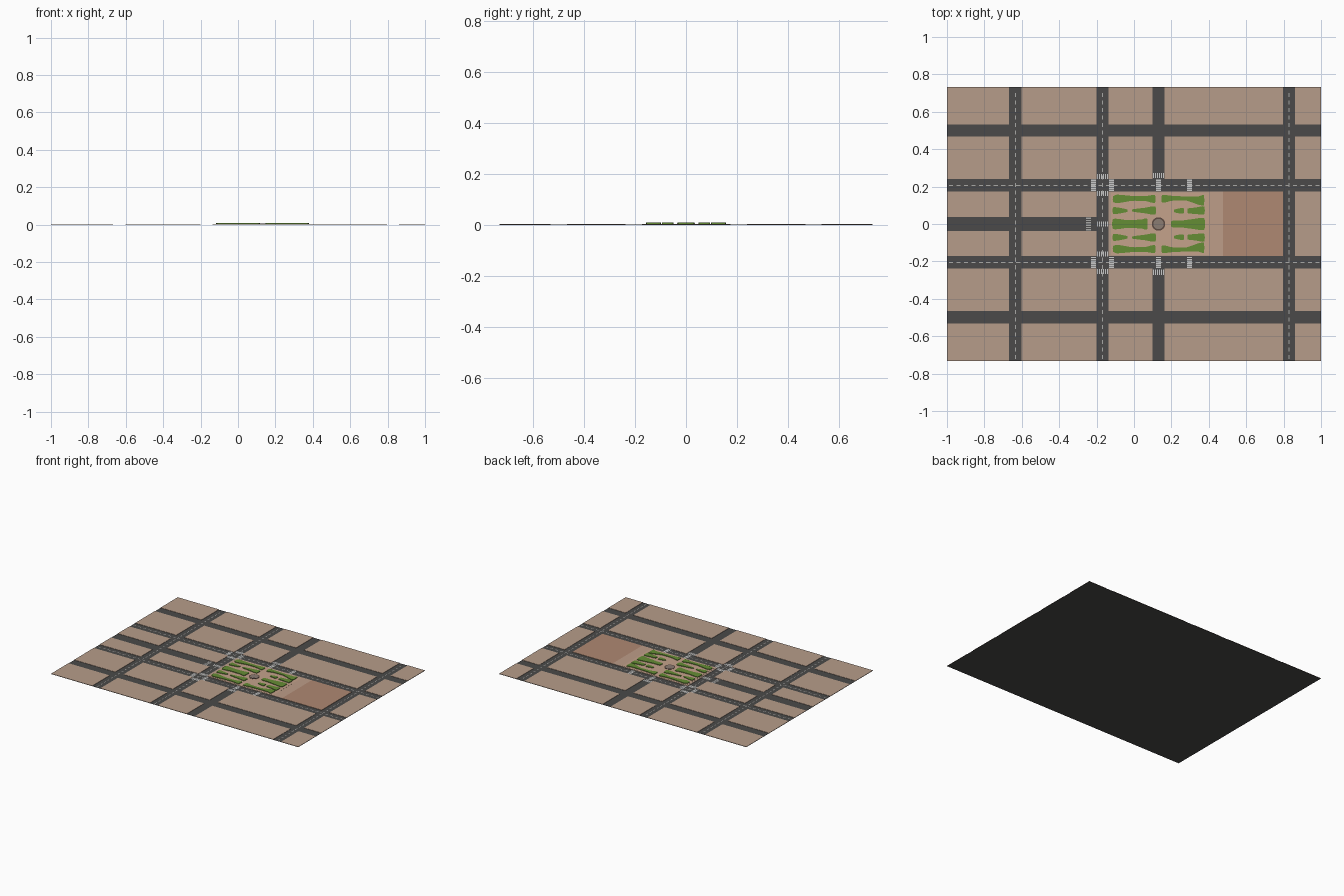
import bpy, bmesh, math
from mathutils import Vector

if "Cube" in bpy.data.objects:
    bpy.data.objects.remove(bpy.data.objects["Cube"])

def material(name, rgb):
    m = bpy.data.materials.new(name)
    m.diffuse_color = (*rgb, 1)
    m.use_nodes = True
    m.node_tree.nodes["Principled BSDF"].inputs["Base Color"].default_value = m.diffuse_color
    return m

ASPHALT = material("asphalt", (0.07, 0.068, 0.067))
PAVING = material("paving", (0.47, 0.335, 0.255))
PLAZA = material("plaza", (0.56, 0.36, 0.26))
STRIP = material("strip", (0.51, 0.34, 0.25))
CLAY = material("clay", (0.43, 0.25, 0.17))
GRASS = material("grass", (0.13, 0.27, 0.035))
WHITE = material("white_paint", (0.75, 0.75, 0.73))
LINE = material("line_paint", (0.4, 0.4, 0.39))
STONE = material("stone", (0.11, 0.07, 0.055))
BASIN = material("basin", (0.26, 0.2, 0.17))

def make(name, bm, mat):
    bmesh.ops.recalc_face_normals(bm, faces=bm.faces)
    me = bpy.data.meshes.new(name)
    bm.to_mesh(me)
    bm.free()
    me.materials.append(mat)
    ob = bpy.data.objects.new(name, me)
    bpy.context.collection.objects.link(ob)
    return ob

def prism(bm, pts, z0, z1):
    f = bm.faces.new([bm.verts.new((x, y, z0)) for x, y in pts])
    ext = bmesh.ops.extrude_face_region(bm, geom=[f], use_keep_orig=True)
    for v in ext["geom"]:
        if isinstance(v, bmesh.types.BMVert):
            v.co.z = z1

def slabs(name, rects, z0, z1, mat):
    bm = bmesh.new()
    for x0, x1, y0, y1 in rects:
        prism(bm, [(x0, y0), (x1, y0), (x1, y1), (x0, y1)], z0, z1)
    return make(name, bm, mat)

def paint(name, rects, z, mat):
    bm = bmesh.new()
    for x0, x1, y0, y1 in rects:
        bm.faces.new([bm.verts.new(p) for p in
                      ((x0, y0, z), (x1, y0, z), (x1, y1, z), (x0, y1, z))])
    return make(name, bm, mat)

# Asphalt base, roads are the gaps between paved blocks
W, H = 1.0, 0.732
slabs("road_base", [(-W, W, -H, H)], 0, 0.001, ASPHALT)
cols = [(-W, -0.667), (-0.601, -0.2), (-0.135, 0.098), (0.163, 0.797), (0.861, W)]
rows = [(0.532, H), (0.24, 0.468), (-0.466, -0.238), (-H, -0.531)]
blocks = [(*c, *r) for c in cols for r in rows]
for c in cols[:2]:
    blocks += [(*c, 0.038, 0.174), (*c, -0.172, -0.038)]
blocks += [(*cols[4], -0.172, 0.174), (-0.135, 0.797, -0.172, 0.174)]
# The road at y = 0 runs through the left column gap
slabs("city_blocks", blocks, 0.001, 0.003, PAVING)

# Central square surfaces
slabs("plaza_floor", [(-0.122, 0.4, -0.166, 0.168)], 0.003, 0.0038, PLAZA)
slabs("plaza_strip", [(0.4, 0.475, -0.172, 0.174)], 0.003, 0.0035, STRIP)
slabs("clay_court", [(0.475, 0.797, -0.172, 0.174)], 0.003, 0.0035, CLAY)

# Dashed centre lines
dashes = []
t, w = 0.0025, 0.022
for x in (-0.634, -0.168, 0.829):
    n = int(2 * H / 0.04)
    for i in range(n):
        y = -H + 0.01 + i * 0.04
        if x == -0.168 and abs(y) < 0.03:
            continue
        dashes.append((x - t, x + t, y, y + w))
for y in (0.207, -0.205):
    for i in range(50):
        x = -0.99 + i * 0.04
        dashes.append((x, x + w, y - t, y + t))
paint("lane_dashes", dashes, 0.0014, LINE)

# Zebra crossings: stripes run along the traffic direction
stripes = []
def zebra(cx, cy, along_x, span=0.064, depth=0.027, n=6):
    for i in range(n):
        o = (i + 0.5) / n * span - span / 2
        h = span / n * 0.3
        if along_x:
            stripes.append((cx - depth / 2, cx + depth / 2, cy + o - h, cy + o + h))
        else:
            stripes.append((cx + o - h, cx + o + h, cy - depth / 2, cy + depth / 2))

for s, y in ((1, 0.207), (-1, -0.205)):
    for x in (-0.216, -0.121, 0.131, 0.297):
        zebra(x, y, True)
    zebra(-0.168, y + s * 0.048, False)
    zebra(-0.168, y - s * 0.044, False)
    zebra(0.131, y + s * 0.053, False)
zebra(-0.168, 0, False)
paint("zebra_crossings", stripes, 0.0018, WHITE)
stripes = []
zebra(-0.244, 0, True, 0.074)
paint("worn_crossing", stripes, 0.0018, LINE)

# Grass beds: (x, low y, high y) stations, rounded by a closed spline
def outline(st, steps=4):
    p = [Vector((x, lo)) for x, lo, hi in st] + [Vector((x, hi)) for x, lo, hi in reversed(st)]
    out, n = [], len(p)
    for i in range(n):
        a, b, c, d = (p[(i + k) % n] for k in (-1, 0, 1, 2))
        ta = (c - a).normalized() * (c - b).length * 0.45
        tb = (d - b).normalized() * (c - b).length * 0.45
        for k in range(steps):
            u = k / steps
            q = ((2*u**3 - 3*u*u + 1) * b + (u**3 - 2*u*u + u) * ta
                 + (3*u*u - 2*u**3) * c + (u**3 - u*u) * tb)
            out.append((q.x, q.y))
    return out

side_beds = [
    [(-0.112, 0.118, 0.148), (-0.09, 0.111, 0.157), (-0.01, 0.124, 0.15), (0.06, 0.123, 0.149), (0.112, 0.113, 0.154)],
    [(0.15, 0.114, 0.154), (0.2, 0.124, 0.151), (0.28, 0.125, 0.147), (0.345, 0.103, 0.148), (0.373, 0.1, 0.154)],
    [(-0.112, 0.055, 0.089), (-0.085, 0.055, 0.088), (-0.035, 0.065, 0.077)],
    [(-0.01, 0.067, 0.078), (0.06, 0.057, 0.087), (0.114, 0.051, 0.094)],
    [(0.215, 0.063, 0.077), (0.265, 0.056, 0.085)],
    [(0.287, 0.058, 0.082), (0.33, 0.054, 0.088), (0.375, 0.051, 0.094)],
]
mid_beds = [
    [(-0.112, -0.027, 0.027), (-0.04, -0.021, 0.021), (0.04, -0.024, 0.024), (0.07, -0.03, 0.03)],
    [(0.2, -0.016, 0.016), (0.25, -0.018, 0.018), (0.32, -0.027, 0.027), (0.375, -0.031, 0.031)],
]
bm = bmesh.new()
for st in side_beds:
    pts = outline(st)
    prism(bm, pts, 0.0038, 0.008)
    prism(bm, [(x, -y) for x, y in pts], 0.0038, 0.008)
for st in mid_beds:
    prism(bm, outline(st), 0.0038, 0.008)
make("grass_beds", bm, GRASS)

# Round basin in the middle of the square
def disc(name, r, z0, z1, mat):
    bm = bmesh.new()
    prism(bm, [(0.131 + r * math.cos(a), r * math.sin(a))
               for a in (i * math.tau / 32 for i in range(32))], z0, z1)
    return make(name, bm, mat)

disc("basin_rim", 0.036, 0.0038, 0.005, STONE)
disc("basin_floor", 0.028, 0.005, 0.0055, BASIN)
